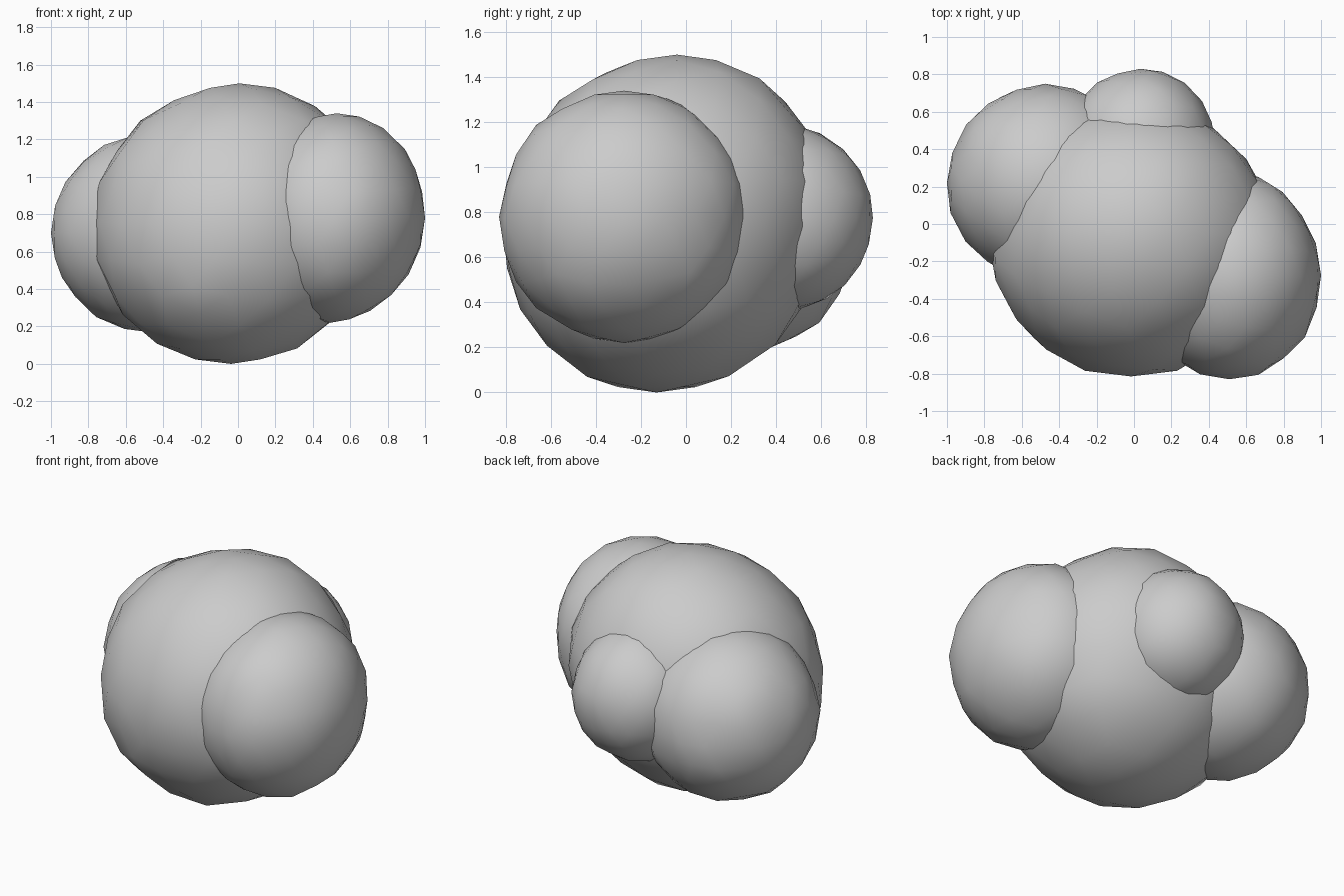
import bpy, random
from mathutils import Vector

if "Cube" in bpy.data.objects:
    bpy.data.objects.remove(bpy.data.objects["Cube"])

random.seed(4)

# Rounded clumps: name, centre, radii, sideways lean (x, y) per unit of height
clumps = [
    ("main_clump", (-0.015, -0.085, 0.75), (0.765, 0.73, 0.75), (0.03, 0.06)),
    ("right_clump", (0.51, -0.275, 0.78), (0.49, 0.555, 0.56), (0.03, 0)),
    ("left_clump", (-0.475, 0.22, 0.70), (0.525, 0.53, 0.53), (0, 0)),
    ("back_clump", (0.035, 0.415, 0.775), (0.40, 0.415, 0.415), (0, 0)),
]


def add_clump(name, centre, radii, lean):
    bpy.ops.mesh.primitive_ico_sphere_add(subdivisions=3, radius=1, location=centre)
    ob = bpy.context.object
    ob.name = name
    for v in ob.data.vertices:
        # Slight irregularity, leaving the axis extremes untouched
        if max(abs(c) for c in v.co) < 0.96:
            v.co += Vector([random.uniform(-1, 1) for _ in range(3)]) * 0.015
        v.co = Vector([c * r for c, r in zip(v.co, radii)])
        v.co.x += lean[0] * v.co.z
        v.co.y += lean[1] * v.co.z
    bpy.ops.object.shade_smooth()
    return ob


for clump in clumps:
    add_clump(*clump)
